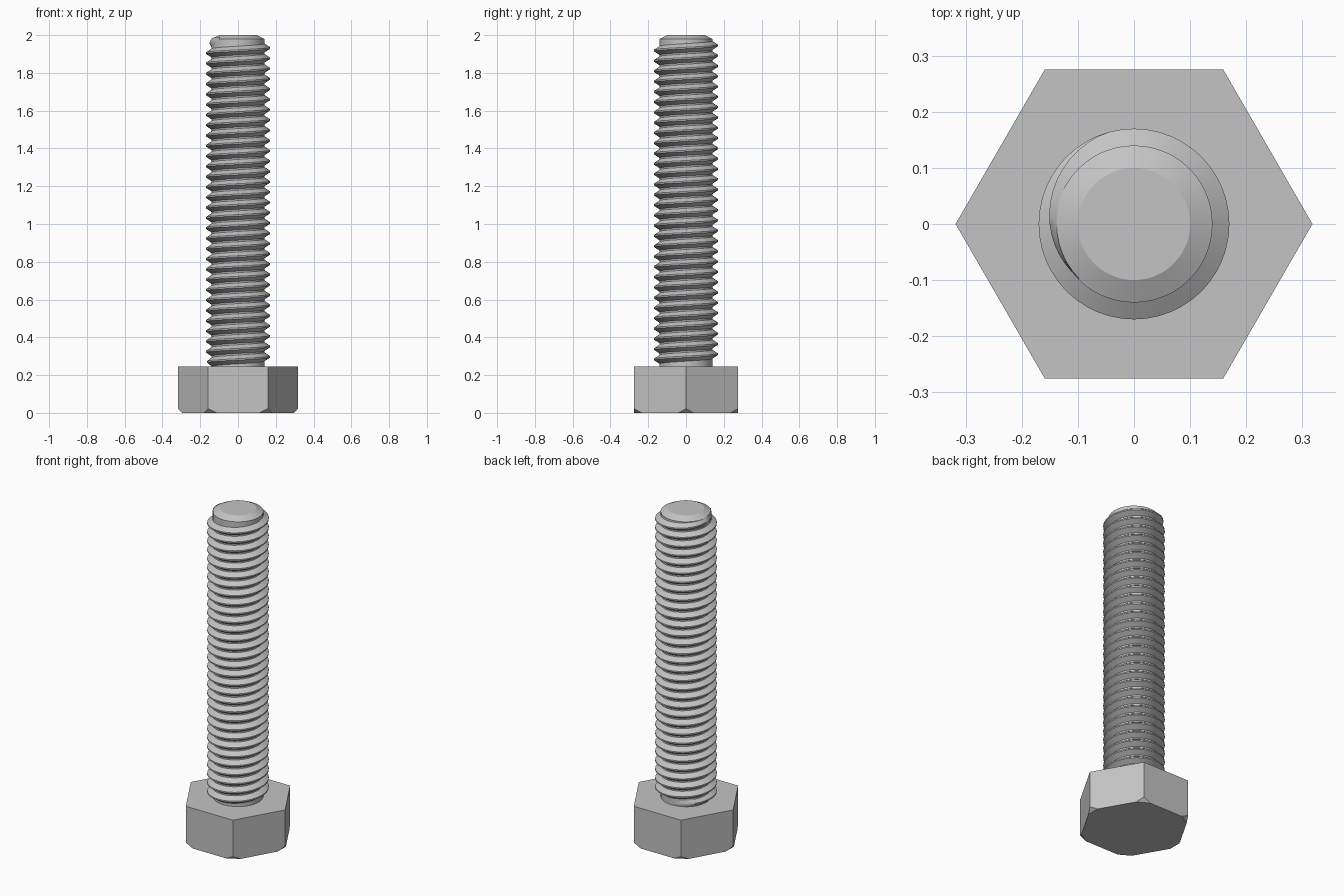
import bpy
import bmesh
from math import cos, sin, pi, radians
from mathutils import Vector

cube = bpy.data.objects.get("Cube")
if cube:
    bpy.data.objects.remove(cube, do_unlink=True)

STEEL = (0.55, 0.55, 0.55, 1)
steel = bpy.data.materials.new("steel_grey")
steel.use_nodes = True
steel.diffuse_color = STEEL
steel.node_tree.nodes["Principled BSDF"].inputs["Base Color"].default_value = STEEL

HEAD_R, HEAD_H = 0.318, 0.245
ROOT_R, CREST_R = 0.14, 0.17
PITCH, SEGMENTS = 0.0545, 48


def finish(bm, name, smooth_angle=None):
    bmesh.ops.recalc_face_normals(bm, faces=bm.faces)
    mesh = bpy.data.meshes.new(name)
    bm.to_mesh(mesh)
    bm.free()
    obj = bpy.data.objects.new(name, mesh)
    bpy.context.collection.objects.link(obj)
    mesh.materials.append(steel)
    if smooth_angle:
        bpy.ops.object.select_all(action='DESELECT')
        obj.select_set(True)
        bpy.context.view_layer.objects.active = obj
        bpy.ops.object.shade_smooth_by_angle(angle=radians(smooth_angle))
    return obj


def ring(bm, radius, z, count):
    return [bm.verts.new((radius * cos(2 * pi * i / count),
                          radius * sin(2 * pi * i / count), z)) for i in range(count)]


def lathe(profile, count):
    """Closed solid of revolution from (radius, z) pairs, bottom to top."""
    bm = bmesh.new()
    rings = [ring(bm, r, z, count) for r, z in profile]
    for low, high in zip(rings, rings[1:]):
        for i in range(count):
            j = (i + 1) % count
            bm.faces.new((low[i], low[j], high[j], high[i]))
    bm.faces.new(rings[0])
    bm.faces.new(rings[-1])
    return bm


# Hexagonal head with its six lower corners cut off
bm = lathe([(HEAD_R, 0), (HEAD_R, HEAD_H)], 6)
for k in range(6):
    out = Vector((cos(k * pi / 3), sin(k * pi / 3), 0))
    cut = bmesh.ops.bisect_plane(
        bm, geom=bm.verts[:] + bm.edges[:] + bm.faces[:], dist=1e-5,
        plane_co=out * (HEAD_R - 0.023), plane_no=out - Vector((0, 0, 1)),
        clear_outer=True)
    edges = [e for e in cut["geom_cut"] if isinstance(e, bmesh.types.BMEdge)]
    bmesh.ops.holes_fill(bm, edges=edges)
finish(bm, "hex_head")

# Shaft core with a chamfered tip
finish(lathe([(ROOT_R, HEAD_H - 0.02), (ROOT_R, 1.98), (0.10, 2.0)], SEGMENTS),
       "shaft_core", 25)

# Right-handed helical thread that fades in and out at its ends
START_ANGLE, START_Z = radians(90), 0.256
END_TURNS = 31 + 135 / 360
FADE = 117 / 360
INNER_R = ROOT_R - 0.002
steps = round(END_TURNS * SEGMENTS)
bm = bmesh.new()
sections = []
for s in range(steps + 1):
    turn = s / SEGMENTS
    angle = START_ANGLE + 2 * pi * turn
    z = START_Z + PITCH * turn
    height = max(0, min(1, turn / FADE, (END_TURNS - turn) / FADE))
    crest = INNER_R + (CREST_R - INNER_R) * height
    shape = ((INNER_R, -0.45), (crest, -0.07), (crest, 0.07), (INNER_R, 0.45))
    sections.append([bm.verts.new((r * cos(angle), r * sin(angle), z + PITCH * dz))
                     for r, dz in shape])
for a, b in zip(sections, sections[1:]):
    for i in range(4):
        j = (i + 1) % 4
        bm.faces.new((a[i], b[i], b[j], a[j]))
bm.faces.new(sections[0])
bm.faces.new(sections[-1])
finish(bm, "helical_thread", 30)
